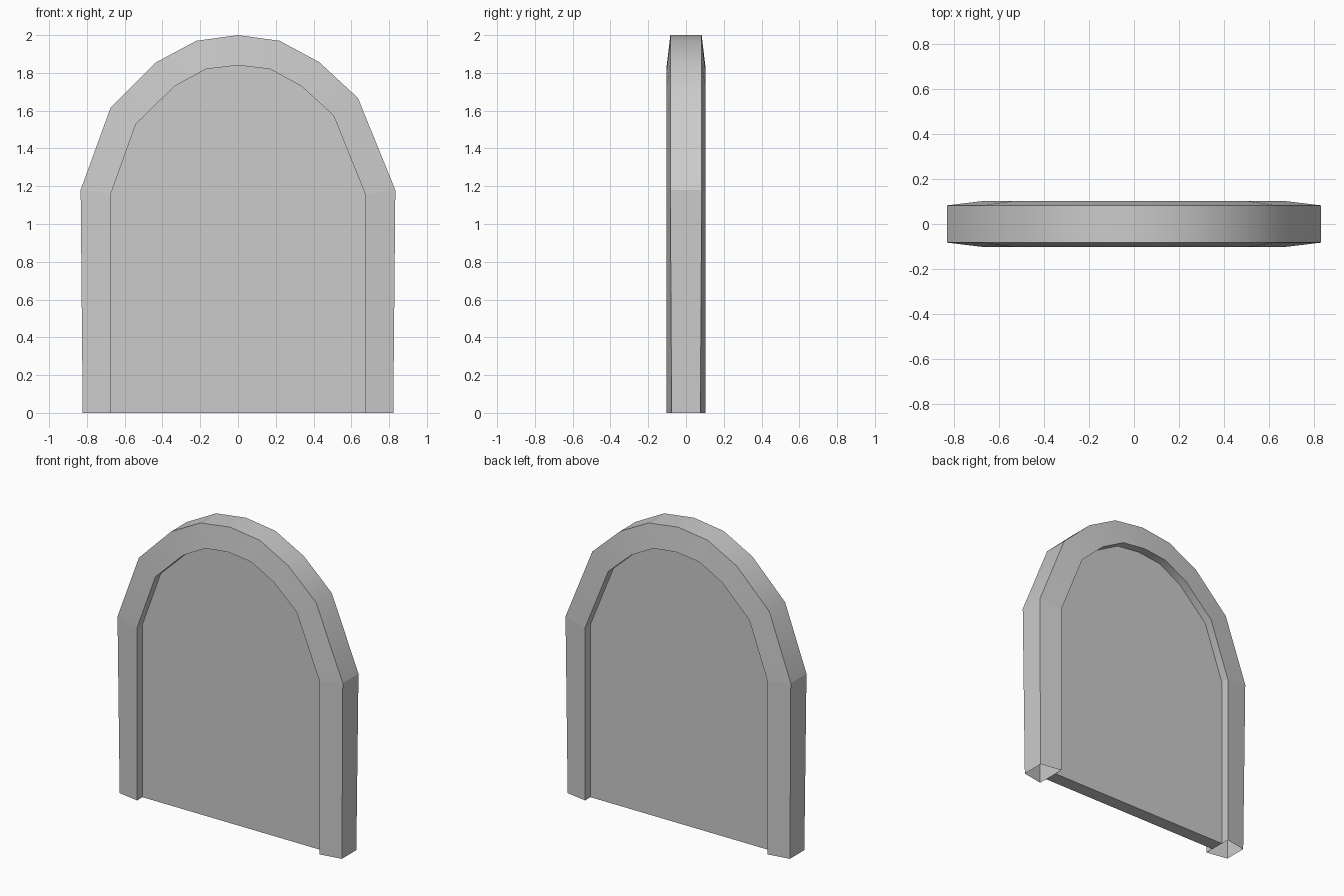
import bpy, bmesh, math

if "Cube" in bpy.data.objects:
    bpy.data.objects.remove(bpy.data.objects["Cube"])

# Arch outlines (x, z), running from left foot over the top to right foot
OUTER = [(-0.822, 0), (-0.833, 1.18), (-0.675, 1.615), (-0.435, 1.855), (-0.22, 1.97),
         (0, 2.0), (0.22, 1.97), (0.43, 1.857), (0.635, 1.667), (0.833, 1.18), (0.822, 0)]
INNER = [(-0.675, 0), (-0.675, 1.155), (-0.54, 1.53), (-0.335, 1.73), (-0.17, 1.82),
         (0, 1.84), (0.17, 1.82), (0.335, 1.73), (0.505, 1.575), (0.675, 1.155), (0.675, 0)]
RIM_Y, RIDGE_Y, PANEL_Y = 0.083, 0.102, 0.045
SHOULDERS = (1, len(OUTER) - 2)


def finish(name, bm):
    bmesh.ops.recalc_face_normals(bm, faces=bm.faces)
    mesh = bpy.data.meshes.new(name)
    bm.to_mesh(mesh)
    bm.free()
    obj = bpy.data.objects.new(name, mesh)
    bpy.context.collection.objects.link(obj)
    return obj


# Arch frame: four-sided section swept along the outlines, feet left open
bm = bmesh.new()
rings = []
for (ox, oz), (ix, iz) in zip(OUTER, INNER):
    rim = RIM_Y if oz > 0 else 0.076
    rings.append([bm.verts.new(p) for p in ((ox, -rim, oz), (ox, rim, oz),
                                            (ix, RIDGE_Y, iz), (ix, -RIDGE_Y, iz))])
for a, b in zip(rings, rings[1:]):
    for k in range(4):
        n = (k + 1) % 4
        bm.faces.new((a[k], a[n], b[n], b[k])).smooth = True
bmesh.ops.recalc_face_normals(bm, faces=bm.faces)
for e in bm.edges:
    if len(e.link_faces) == 2:
        e.smooth = e.calc_face_angle() < math.radians(30)
# crisp break where the straight legs meet the arch
for i in SHOULDERS:
    for k in range(4):
        bm.edges.get((rings[i][k], rings[i][(k + 1) % 4])).smooth = False
finish("arch_frame", bm)

# Recessed panel: front and back sheets joined along the bottom
bm = bmesh.new()
front = [bm.verts.new((x, -PANEL_Y, z)) for x, z in INNER]
back = [bm.verts.new((x, PANEL_Y, z)) for x, z in INNER]
bm.faces.new(front)
bm.faces.new(back[::-1])
bm.faces.new((front[0], front[-1], back[-1], back[0]))
finish("panel", bm)
